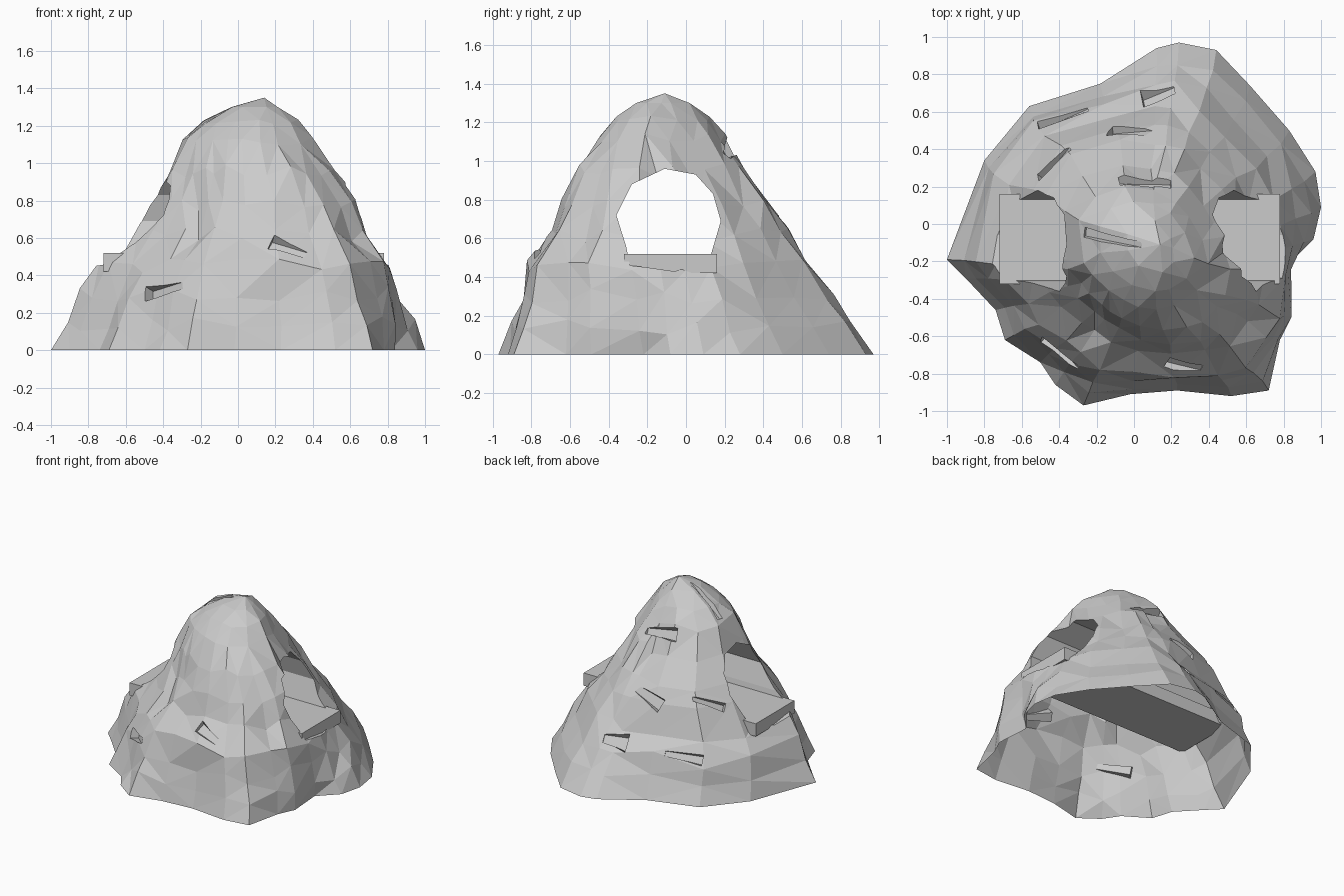
import bpy, bmesh, math, random
from mathutils import Vector, Matrix
from mathutils.bvhtree import BVHTree

if "Cube" in bpy.data.objects:
    bpy.data.objects.remove(bpy.data.objects["Cube"])

random.seed(4)

def make_object(name, bm):
    bmesh.ops.recalc_face_normals(bm, faces=bm.faces[:])
    me = bpy.data.meshes.new(name)
    bm.to_mesh(me)
    bm.free()
    ob = bpy.data.objects.new(name, me)
    bpy.context.collection.objects.link(ob)
    return ob

def cut(target, cutter):
    m = target.modifiers.new("cut", 'BOOLEAN')
    m.operation, m.solver, m.object = 'DIFFERENCE', 'EXACT', cutter
    bpy.context.view_layer.objects.active = target
    bpy.ops.object.modifier_apply(modifier=m.name)
    bpy.data.objects.remove(cutter)

# Footprint of the mountain, and its x / y extents at rising heights
outline = [(-1, -.19), (-.8, .34), (-.56, .63), (-.18, .75), (.12, .94), (.24, .97),
           (.44, .93), (.62, .74), (.83, .5), (.97, .28), (1, .09), (.96, -.08),
           (.82, -.22), (.84, -.49), (.78, -.62), (.72, -.89), (.52, -.92), (.23, -.89),
           (-.02, -.91), (-.27, -.97), (-.42, -.86), (-.5, -.74), (-.69, -.62),
           (-.74, -.46), (-.9, -.29)]
levels = [(0, -1, 1, -.97, .97), (.14, -.94, .96, -.92, .87), (.3, -.87, .89, -.87, .78),
          (.45, -.77, .81, -.82, .67), (.62, -.61, .68, -.69, .57), (.78, -.50, .60, -.62, .47),
          (.95, -.40, .48, -.55, .33), (1.12, -.31, .37, -.44, .21),
          (1.22, -.20, .30, -.35, .13), (1.30, -.04, .21, -.26, .03)]
ribs = [random.uniform(-.04, .03) for _ in outline]
ribs[12:15] = [.08, .07, .05]     # steep buttress beside the right mouth

# Mountain body: stacked rough rings closed by a peak, skewed towards two diagonals
bm = bmesh.new()
rings = []
for z, xl, xr, yf, yb in levels:
    ring = []
    for i, (x, y) in enumerate(outline):
        u, v = x, y / .97
        r, t = math.hypot(u, v), min(.8, z)
        k = (1 - t) + t / r * (1 - .15 * math.sin(2 * math.atan2(v, u)))
        if z:
            k *= 1 + ribs[i] * min(1, z * 2) + random.uniform(-.02, .02)
        dz = 0 if z in (0, 1.30) else random.uniform(-.04, .04)
        ring.append(bm.verts.new(((xl + xr) / 2 + u * k * (xr - xl) / 2,
                                  (yf + yb) / 2 + v * k * (yb - yf) / 2,
                                  z + dz * min(1, (1.35 - z) * 2.5))))
    rings.append(ring)
n = len(outline)
for a, b in zip(rings, rings[1:]):
    for i in range(n):
        j = (i + 1) % n
        bm.faces.new((a[i], a[j], b[j], b[i]))
peak = bm.verts.new((.14, -.11, 1.35))
for i in range(n):
    bm.faces.new((rings[-1][i], rings[-1][(i + 1) % n], peak))
bm.faces.new(rings[0])
# Fewer, larger facets near the summit
bmesh.ops.remove_doubles(bm, verts=[v for v in bm.verts if 1 < v.co.z < 1.34], dist=.075)
bmesh.ops.triangulate(bm, faces=[f for f in bm.faces if 3 < len(f.verts) < 9])
bmesh.ops.recalc_face_normals(bm, faces=bm.faces[:])
tree = BVHTree.FromBMesh(bm)
mountain = make_object("mountain", bm)

# Tunnel through the mountain along x
profile = [(-.29, .46), (-.31, .56), (-.36, .72), (-.28, .88), (-.11, .96), (.05, .93),
           (.14, .83), (.18, .69), (.13, .52), (.09, .47), (-.06, .43), (-.2, .45)]
bm = bmesh.new()
f = bm.faces.new([bm.verts.new((-1.2, y, z)) for y, z in profile])
ext = bmesh.ops.extrude_face_region(bm, geom=[f])
bmesh.ops.translate(bm, vec=(2.4, 0, 0),
                    verts=[e for e in ext["geom"] if isinstance(e, bmesh.types.BMVert)])
cut(mountain, make_object("tunnel_cutter", bm))

# Chipped wedge notches in the rock: x, y, length, width, turn
chips = [(.06, .22, .28, .13, .2), (-.02, .5, .24, .14, -.6), (.13, .69, .18, .17, .2),
         (-.38, .57, .28, .1, .2), (-.42, .34, .28, .08, .3), (-.12, -.08, .36, .08, -.1),
         (-.38, -.71, .3, .1, -.1), (.27, -.76, .2, .12, -.5)]
for x, y, l, w, turn in chips:
    p, nrm, _, _ = tree.ray_cast(Vector((x, y, 3)), Vector((0, 0, -1)))
    side = Vector((math.cos(turn), math.sin(turn), 0))
    side = (side - nrm * side.dot(nrm)).normalized()
    rot = Matrix((side, nrm.cross(side), nrm)).transposed().to_4x4()
    bm = bmesh.new()
    bmesh.ops.create_cube(bm, size=1)
    for v in bm.verts:
        if v.co.x > 0:
            v.co.y *= .35
            if v.co.z < 0:
                v.co.z = -.08
        elif v.co.z < 0:
            v.co.y *= .6
    bmesh.ops.transform(bm, verts=bm.verts[:],
                        matrix=Matrix.Translation(p) @ rot @ Matrix.Diagonal((l, w, .1, 1)))
    cut(mountain, make_object("chip_cutter", bm))

# Open underside
bm = bmesh.new()
bm.from_mesh(mountain.data)
base = [f for f in bm.faces if all(abs(v.co.z) < 1e-4 for v in f.verts)]
bmesh.ops.delete(bm, geom=base, context='FACES')
for f in bm.faces:
    f.smooth = False
bm.to_mesh(mountain.data)
bm.free()

# Flat road bed lying in the tunnel
bm = bmesh.new()
bmesh.ops.create_cube(bm, size=1)
bmesh.ops.transform(bm, verts=bm.verts[:], matrix=Matrix.Translation((.03, -.08, .47))
                    @ Matrix.Diagonal((1.5, .48, .1, 1)))
make_object("tunnel_floor", bm)
